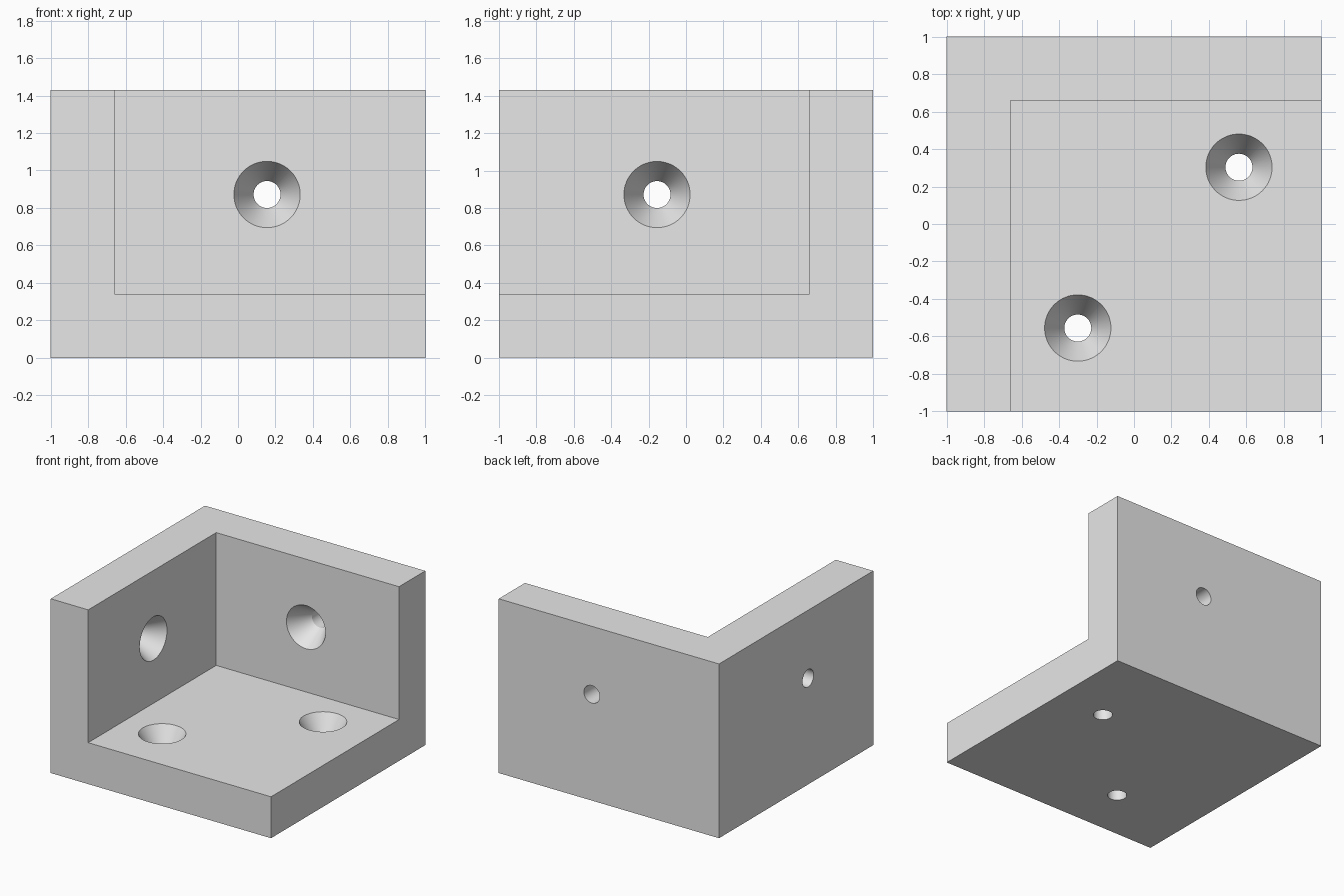
import bpy
import bmesh
from math import cos, sin, tau
from mathutils import Vector

cube = bpy.data.objects.get("Cube")
if cube:
    bpy.data.objects.remove(cube, do_unlink=True)

HEIGHT, WALL, SIDES = 1.43, 0.34, 64
INNER = 1 - WALL

grey = bpy.data.materials.new("plain grey")
grey.use_nodes = True
grey.diffuse_color = (0.8, 0.8, 0.8, 1)
grey.node_tree.nodes["Principled BSDF"].inputs["Base Color"].default_value = (0.8, 0.8, 0.8, 1)


def add_object(name, bm):
    bmesh.ops.recalc_face_normals(bm, faces=bm.faces)
    mesh = bpy.data.meshes.new(name)
    bm.to_mesh(mesh)
    bm.free()
    mesh.materials.append(grey)
    obj = bpy.data.objects.new(name, mesh)
    bpy.context.collection.objects.link(obj)
    return obj


def box(name, low, high):
    bm = bmesh.new()
    bmesh.ops.create_cube(bm, size=1)
    low, high = Vector(low), Vector(high)
    for v in bm.verts:
        v.co = (low + high) / 2 + v.co * (high - low)
    return add_object(name, bm)


def screw_cutter(name, mouth, normal):
    """Countersunk screw shape whose mouth lies on a surface."""
    bm = bmesh.new()
    turn = Vector((0, 0, 1)).rotation_difference(Vector(normal))
    rings = []
    for radius, depth in ((0.177, 0.05), (0.177, 0), (0.072, -0.18), (0.072, -0.45)):
        rings.append([bm.verts.new(Vector(mouth) + turn @ Vector(
            (radius * cos(tau * i / SIDES), radius * sin(tau * i / SIDES), depth)))
            for i in range(SIDES)])
    for a, b in zip(rings, rings[1:]):
        for i in range(SIDES):
            j = (i + 1) % SIDES
            bm.faces.new((a[i], a[j], b[j], b[i]))
    bm.faces.new(rings[0])
    bm.faces.new(rings[-1])
    return add_object(name, bm)


# Solid block, hollowed to leave a floor and two walls
bracket = box("corner_bracket", (-1, -1, 0), (1, 1, HEIGHT))
cutters = [
    box("pocket_cutter", (-INNER, -1.2, WALL), (1.2, INNER, HEIGHT + 0.2)),
    # Countersunk screw holes
    screw_cutter("back_wall_hole", (0.155, INNER, 0.872), (0, -1, 0)),
    screw_cutter("side_wall_hole", (-INNER, -0.155, 0.872), (1, 0, 0)),
    screw_cutter("floor_hole_back", (0.56, 0.303, WALL), (0, 0, 1)),
    screw_cutter("floor_hole_front", (-0.3, -0.555, WALL), (0, 0, 1)),
]

bpy.context.view_layer.objects.active = bracket
for cutter in cutters:
    cutter.hide_render = True
    mod = bracket.modifiers.new(cutter.name, 'BOOLEAN')
    mod.operation = 'DIFFERENCE'
    mod.solver = 'EXACT'
    mod.object = cutter
    bpy.ops.object.modifier_apply(modifier=mod.name)
    bpy.data.objects.remove(cutter, do_unlink=True)

# Smooth hole walls, crisp outer edges
bpy.ops.object.select_all(action='DESELECT')
bracket.select_set(True)
bpy.ops.object.shade_smooth_by_angle(angle=0.4)
